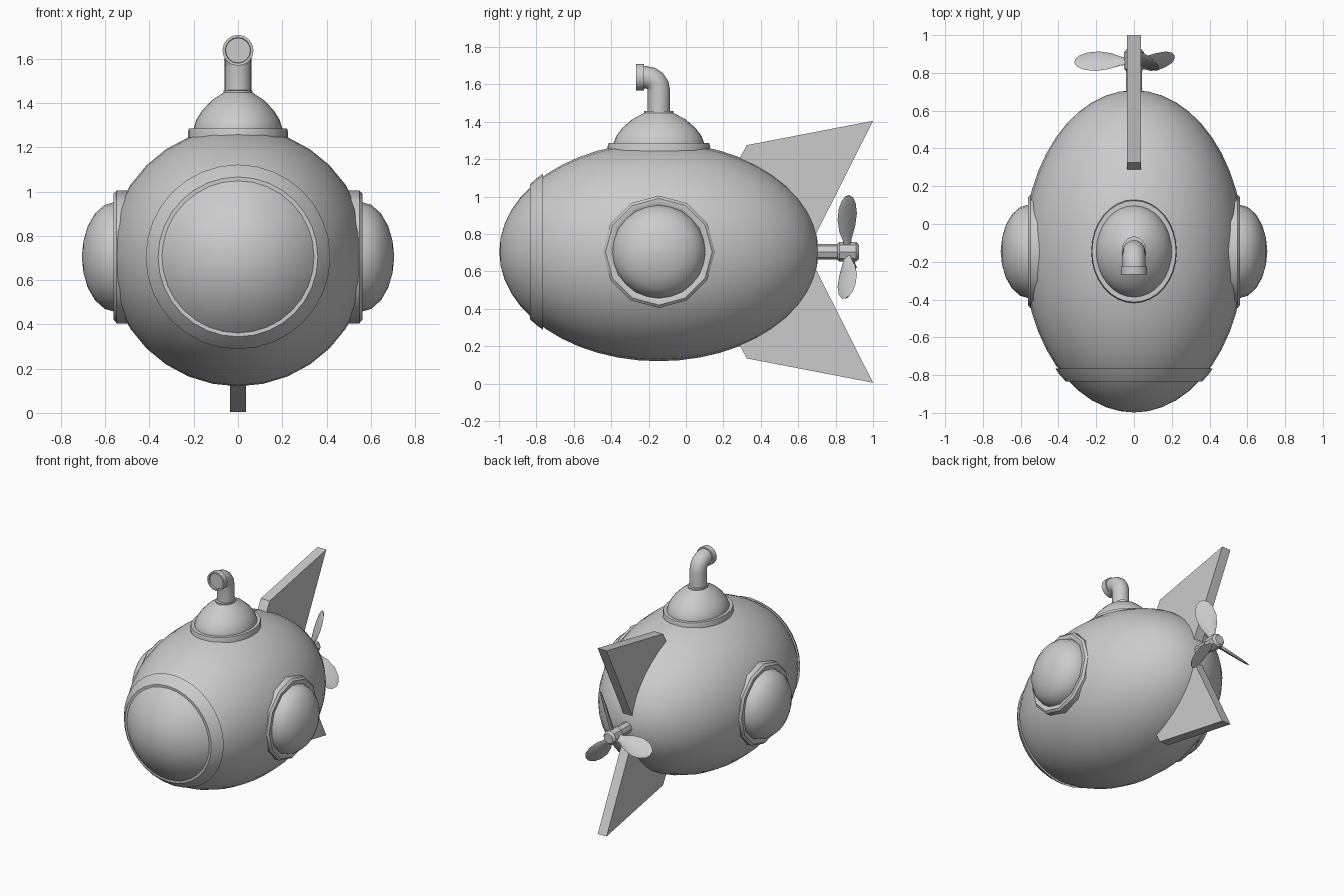
import bpy, bmesh, math
from mathutils import Matrix, Vector

if "Cube" in bpy.data.objects:
    bpy.data.objects.remove(bpy.data.objects["Cube"])

CY, CZ = -0.145, 0.705          # hull centre
RL, RR = 0.853, 0.585           # hull half length and radius


def finish(name, bm, angle=35):
    bmesh.ops.remove_doubles(bm, verts=bm.verts, dist=1e-5)
    bmesh.ops.recalc_face_normals(bm, faces=bm.faces)
    me = bpy.data.meshes.new(name)
    bm.to_mesh(me)
    bm.free()
    ob = bpy.data.objects.new(name, me)
    bpy.context.collection.objects.link(ob)
    bpy.ops.object.select_all(action='DESELECT')
    ob.select_set(True)
    bpy.context.view_layer.objects.active = ob
    bpy.ops.object.shade_smooth_by_angle(angle=math.radians(angle))
    return ob


def loft(name, rings, closed=False, angle=35):
    """Skin a list of vertex rings; cap both ends unless closed into a loop."""
    bm = bmesh.new()
    vs = [[bm.verts.new(p) for p in r] for r in rings]
    n = len(vs[0])
    pairs = list(zip(vs, vs[1:])) + ([(vs[-1], vs[0])] if closed else [])
    for a, b in pairs:
        for i in range(n):
            j = (i + 1) % n
            bm.faces.new((a[i], a[j], b[j], b[i]))
    if not closed:
        bm.faces.new(vs[0])
        bm.faces.new(vs[-1])
    return finish(name, bm, angle)


def revolve(name, profile, n, mat, closed=False, angle=35):
    """Lathe (radius, height) points about local z, placed by mat."""
    rings = [[mat @ Vector((r * math.cos(t), r * math.sin(t), h))
              for t in (2 * math.pi * i / n for i in range(n))] for r, h in profile]
    return loft(name, rings, closed, angle)


ALONG_Y = Matrix.Translation((0, 0, CZ)) @ Matrix.Rotation(-math.pi / 2, 4, 'X')

# Hull: egg-shaped ellipsoid along y
bm = bmesh.new()
bmesh.ops.create_uvsphere(bm, u_segments=32, v_segments=24, radius=1,
                          matrix=Matrix.Translation((0, CY, 0)) @ ALONG_Y
                          @ Matrix.Diagonal((RR, RR, RL, 1)))
finish("hull", bm)

# Raised ring around the front window
revolve("front_window_ring", [(0.38, -0.765), (0.417, -0.765), (0.392, -0.80),
        (0.361, -0.834), (0.34, -0.834)], 32, ALONG_Y, True)

# Side portholes: 12-sided rim and bulging glass, mirrored
ALONG_X = Matrix.Translation((0, CY, CZ)) @ Matrix.Rotation(math.pi / 2, 4, 'Y')
rim = revolve("porthole_rim", [(0.30, 0.46), (0.30, 0.548), (0.285, 0.562),
              (0.262, 0.562), (0.245, 0.55), (0.235, 0.46)], 12, ALONG_X, True, 40)
steps = [math.radians(a) for a in (0, 20, 38, 56, 73)]
glass = revolve("porthole_glass", [(0.25, 0.50)] +
                [(0.25 * math.cos(a), 0.55 + 0.155 * math.sin(a)) for a in steps]
                + [(0.0005, 0.706)], 24, ALONG_X, False, 60)
for ob in (rim, glass):
    ob.modifiers.new("mirror", 'MIRROR')

# Hatch: oval base ring and dome on top
OVAL = Matrix.Translation((0, CY, 0)) @ Matrix.Diagonal((1, 1.21, 1, 1))
revolve("hatch_base", [(0.226, 1.18), (0.226, 1.27), (0.222, 1.286), (0.18, 1.286)], 32, OVAL)
revolve("hatch_dome", [(0.20, 1.25), (0.20, 1.287), (0.188, 1.325), (0.163, 1.365),
        (0.118, 1.413), (0.065, 1.447), (0.065, 1.457), (0.03, 1.46)], 32, OVAL)

# Periscope: bent pipe and lens collar facing forward
path = [(CY, 1.42, 0)]
path += [(-0.215 + 0.07 * math.cos(a), 1.568 + 0.07 * math.sin(a), a)
         for a in (math.radians(d) for d in (0, 22.5, 45, 67.5, 90))]
path += [(-0.245, 1.638, math.pi / 2)]
ring_angles = [2 * math.pi * i / 16 for i in range(16)]
loft("periscope_pipe", [[(0.06 * math.cos(t), y + 0.06 * math.sin(t) * math.cos(a),
                          z + 0.06 * math.sin(t) * math.sin(a)) for t in ring_angles]
                        for y, z, a in path])
LENS = Matrix.Translation((0, 0, 1.638)) @ Matrix.Rotation(-math.pi / 2, 4, 'X')
revolve("periscope_collar", [(0.05, -0.225), (0.07, -0.225), (0.07, -0.267),
        (0.058, -0.267), (0.056, -0.255), (0.001, -0.255)], 16, LENS)

# Tail fins: flat slabs above and below
fin = [(0.325, 1.275), (1.0, 1.405), (0.67, 0.75), (0.23, 1.10)]
for name, s in (("upper_fin", 1), ("lower_fin", -1)):
    loft(name, [[(x, y, CZ + s * (z - CZ)) for y, z in fin] for x in (-0.037, 0.037)])

# Propeller shaft with a chamfered hub
revolve("propeller_shaft", [(0.042, 0.62), (0.042, 0.81), (0.052, 0.82), (0.052, 0.91),
        (0.038, 0.926)], 8, ALONG_Y)

# Propeller blades: three pitched leaves (radius, half chord, half thickness)
stations = [(0.02, 0.022, 0.014), (0.07, 0.032, 0.014), (0.13, 0.06, 0.013),
            (0.20, 0.073, 0.011), (0.26, 0.064, 0.008), (0.30, 0.042, 0.005),
            (0.318, 0.016, 0.003)]
for k, deg in enumerate((70, 190, 310)):
    a = math.radians(deg)
    radial = Vector((math.cos(a), 0, math.sin(a)))
    tangent = Vector((-math.sin(a), 0, math.cos(a)))
    chord = (tangent + Vector((0, 1, 0))).normalized()
    normal = radial.cross(chord)
    hub = Vector((0, 0.862, CZ))
    loft(f"propeller_blade_{k + 1}",
         [[hub + radial * r + chord * c * math.cos(t) + normal * h * math.sin(t)
           for t in (math.pi * i / 4 for i in range(8))] for r, c, h in stations], False, 50)
